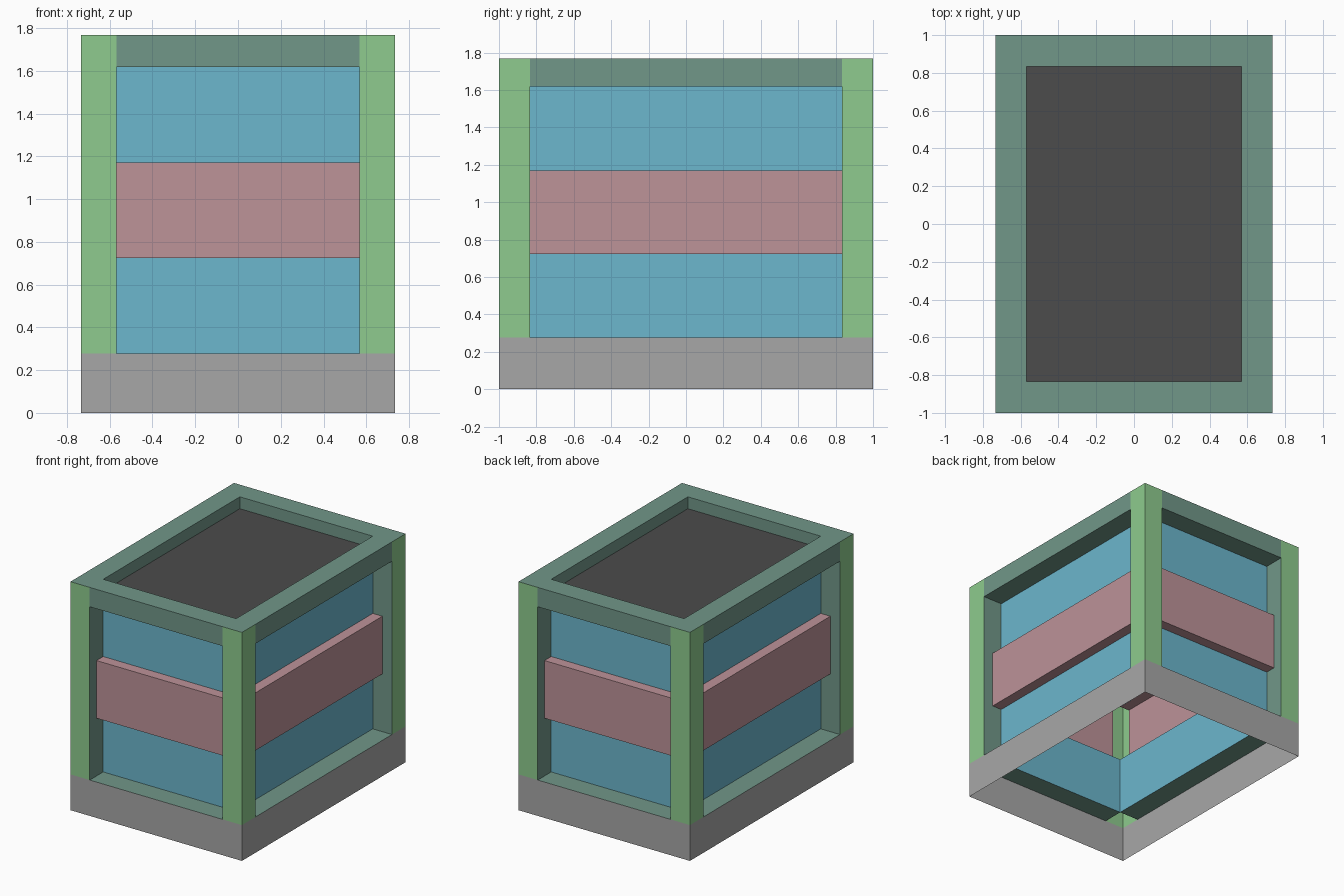
import bpy, bmesh, math
from mathutils import Vector, Matrix

if "Cube" in bpy.data.objects:
    bpy.data.objects.remove(bpy.data.objects["Cube"])

# Overall sizes
HX, HY, TOP = 0.734, 1.0, 1.768        # half width, half depth, height
W = 0.165                              # post / rail width and panel recess
P = 0.083                              # recess of the middle band
Z0, Z1, Z2, Z3 = 0.277, 0.724, 1.17, 1.618   # sill, band bottom, band top, rail bottom
LID = TOP - 0.092                      # recessed top panel


def material(name, rgb):
    m = bpy.data.materials.new(name)
    lin = [((c / 255 + 0.055) / 1.055) ** 2.4 for c in rgb]
    m.diffuse_color = (*lin, 1)
    m.use_nodes = True
    m.node_tree.nodes["Principled BSDF"].inputs["Base Color"].default_value = m.diffuse_color
    return m


GREY = material("base_grey", (167, 167, 167))
GREEN = material("post_green", (142, 203, 142))
TEAL = material("frame_teal", (113, 151, 137))
BLUE = material("panel_blue", (108, 183, 205))
PINK = material("band_pink", (189, 147, 153))
DARK = material("lid_dark_grey", (76, 76, 76))


def quad(bm, pts, facing, rot=Matrix.Identity(3)):
    """Add a quad turned so its normal agrees with 'facing'."""
    f = bm.faces.new([bm.verts.new(rot @ Vector(p)) for p in pts])
    f.normal_update()
    if f.normal.dot(rot @ Vector(facing)) < 0:
        f.normal_flip()


def make(name, mat, side_fn):
    """Run side_fn for all four sides; a = half length, b = distance outwards."""
    bm = bmesh.new()
    for k in range(4):
        a, b = (HX, HY) if k % 2 == 0 else (HY, HX)
        rot = Matrix.Rotation(k * math.pi / 2, 3, 'Z')
        side_fn(lambda pts, facing: quad(bm, pts, facing, rot), a, b)
    finish(name, mat, bm)


def finish(name, mat, bm):
    bmesh.ops.remove_doubles(bm, verts=bm.verts, dist=1e-4)
    me = bpy.data.meshes.new(name)
    bm.to_mesh(me)
    bm.free()
    me.materials.append(mat)
    bpy.context.collection.objects.link(bpy.data.objects.new(name, me))


OUT, UP, DOWN, IN = (0, -1, 0), (0, 0, 1), (0, 0, -1), (0, 1, 0)


def wall(u0, u1, o, z0, z1):           # upright, parallel to the side
    return [(u0, -o, z0), (u1, -o, z0), (u1, -o, z1), (u0, -o, z1)]


def cheek(u, o0, o1, z0, z1):          # upright, square to the side
    return [(u, -o0, z0), (u, -o1, z0), (u, -o1, z1), (u, -o0, z1)]


def shelf(u, o0, o1, z):               # level strip
    return [(-u, -o0, z), (u, -o0, z), (u, -o1, z), (-u, -o1, z)]


# Open-bottomed base skirt
def base(q, a, b):
    q(wall(-a, a, b, 0, Z0), OUT)


# Outer faces of the corner posts
def posts(q, a, b):
    for s in (-1, 1):
        q(wall(s * a, s * (a - W), b, Z0, TOP), OUT)


# Top rails, sills, top rim and the reveals around each recess
def frame(q, a, b):
    i = a - W
    q(wall(-i, i, b, Z3, TOP), OUT)
    q(shelf(i, b - W, b, Z0), UP)
    q(shelf(i, b - W, b, Z3), DOWN)
    q([(-a, -b, TOP), (a, -b, TOP), (i, W - b, TOP), (-i, W - b, TOP)], UP)
    q(wall(-i, i, b - W, LID, TOP), IN)
    for s in (-1, 1):
        face = (-s, 0, 0)
        q(cheek(s * i, b - P, b, Z0, Z3), face)
        q(cheek(s * i, b - W, b - P, Z0, Z1), face)
        q(cheek(s * i, b - W, b - P, Z2, Z3), face)


# Recessed wall panels below and above the band
def panels(q, a, b):
    i = a - W
    q(wall(-i, i, b - W, Z0, Z1), OUT)
    q(wall(-i, i, b - W, Z2, Z3), OUT)


# Raised middle band, hollow behind
def band(q, a, b):
    i = a - W
    q(wall(-i, i, b - P, Z1, Z2), OUT)
    q(shelf(i, b - W, b - P, Z2), UP)
    q(shelf(i, b - W, b - P, Z1), DOWN)


make("base_skirt", GREY, base)
make("corner_posts", GREEN, posts)
make("frame", TEAL, frame)
make("wall_panels", BLUE, panels)
make("middle_band", PINK, band)

# Recessed top panel
bm = bmesh.new()
x, y = HX - W, HY - W
quad(bm, [(-x, -y, LID), (x, -y, LID), (x, y, LID), (-x, y, LID)], UP)
finish("top_panel", DARK, bm)
